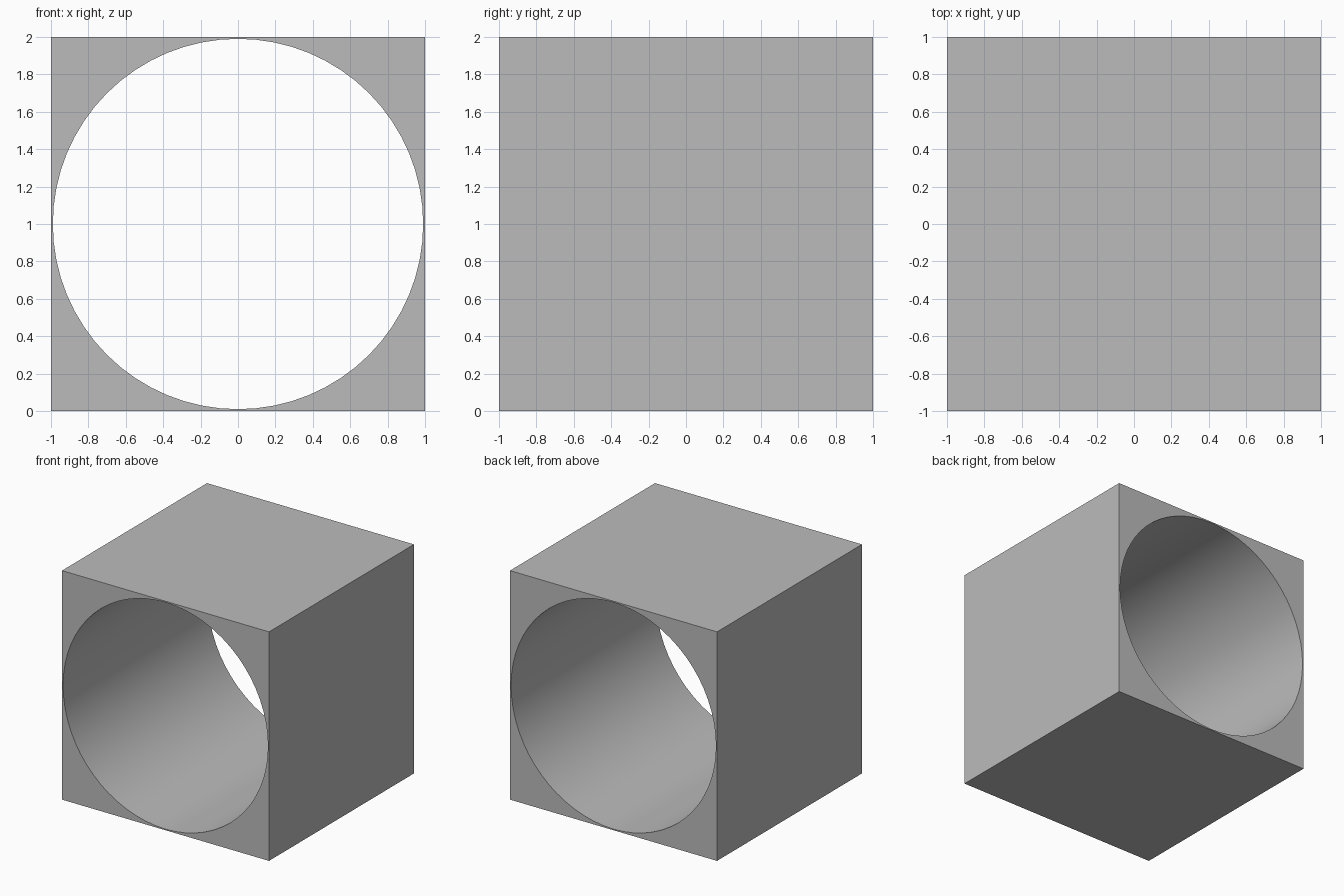
import bpy
import math

if "Cube" in bpy.data.objects:
    bpy.data.objects.remove(bpy.data.objects["Cube"])

# Cube block standing on the ground
bpy.ops.mesh.primitive_cube_add(size=2, location=(0, 0, 1))
block = bpy.context.object
block.name = "bored_block"

# Mid grey finish
grey = bpy.data.materials.new("mid_grey")
grey.diffuse_color = (0.5, 0.5, 0.5, 1)
grey.use_nodes = True
grey.node_tree.nodes["Principled BSDF"].inputs["Base Color"].default_value = grey.diffuse_color
block.data.materials.append(grey)

# Round cutter running front to back, almost as wide as the block
bpy.ops.mesh.primitive_cylinder_add(vertices=64, radius=0.99, depth=3,
                                    location=(0, 0, 1),
                                    rotation=(math.pi / 2, 0, 0))
cutter = bpy.context.object
cutter.name = "bore_cutter"
cutter.hide_render = True
cutter.data.materials.append(grey)

# Cut the through hole, then discard the cutter
cut = block.modifiers.new("bore", 'BOOLEAN')
cut.operation = 'DIFFERENCE'
cut.solver = 'EXACT'
cut.object = cutter
bpy.ops.object.select_all(action='DESELECT')
block.select_set(True)
bpy.context.view_layer.objects.active = block
bpy.ops.object.modifier_apply(modifier=cut.name)
bpy.data.objects.remove(cutter, do_unlink=True)

# Smooth bore wall, crisp rims and block edges
bpy.ops.object.shade_smooth_by_angle(angle=math.radians(30))
